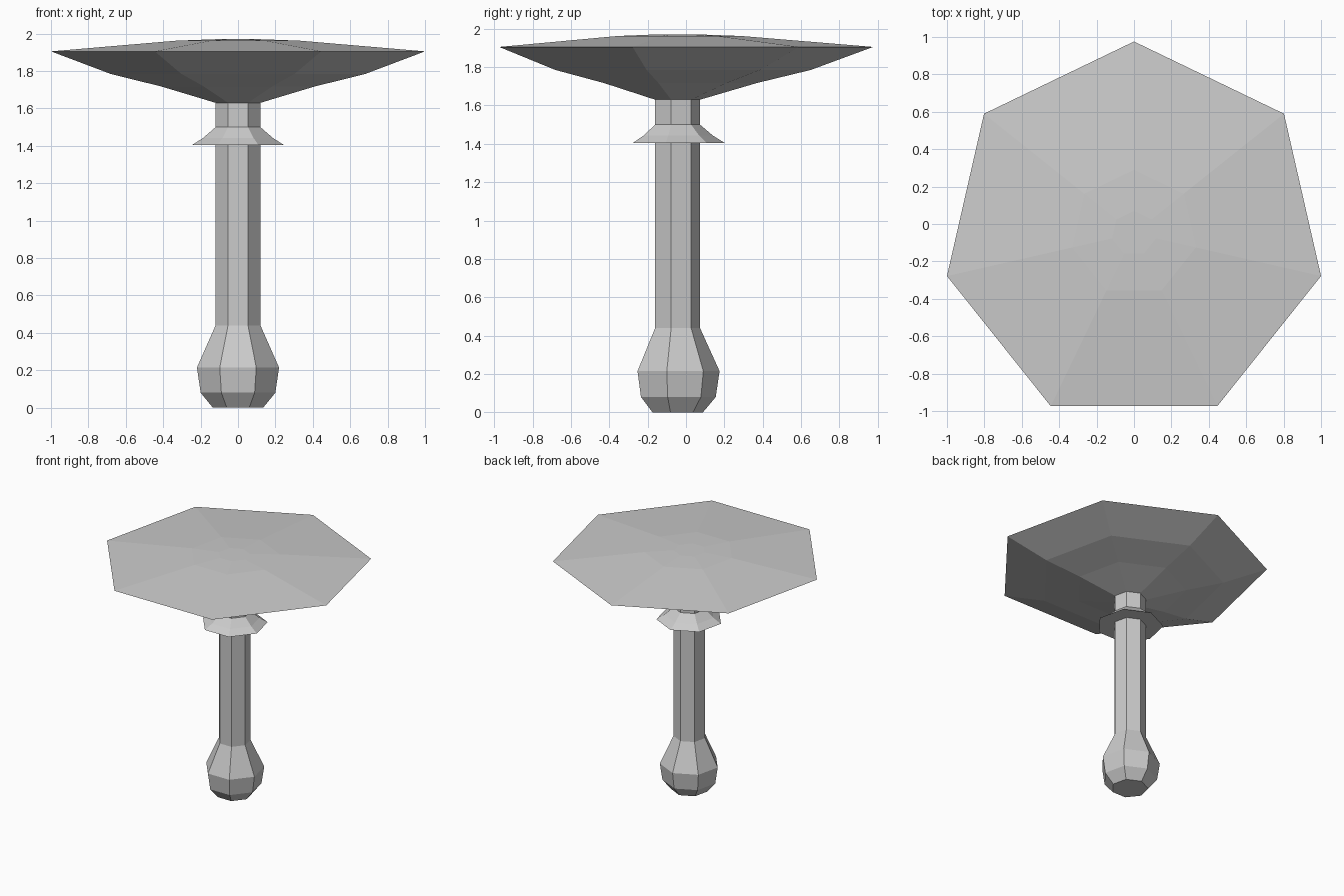
import bpy, bmesh
from math import pi, cos, sin

if "Cube" in bpy.data.objects:
    bpy.data.objects.remove(bpy.data.objects["Cube"])

SIDES = 7
CENTRE_Y = -0.05  # puts the seven-sided outline's bounding box on y = 0


def lathe(name, profile, closed=False):
    """Seven-sided flat-faced turning of (radius, z) points; ends capped or looped."""
    bm = bmesh.new()
    rings = []
    for r, z in profile:
        angles = [pi / 2 + 2 * pi * k / SIDES for k in range(SIDES)]
        rings.append([bm.verts.new((r * cos(a), r * sin(a), z)) for a in angles])
    pairs = list(zip(rings, rings[1:]))
    if closed:
        pairs.append((rings[-1], rings[0]))
    else:
        bm.faces.new(rings[0])
        bm.faces.new(rings[-1])
    for low, high in pairs:
        for k in range(SIDES):
            n = (k + 1) % SIDES
            bm.faces.new((low[k], low[n], high[n], high[k]))
    bmesh.ops.recalc_face_normals(bm, faces=bm.faces)
    mesh = bpy.data.meshes.new(name)
    bm.to_mesh(mesh)
    bm.free()
    obj = bpy.data.objects.new(name, mesh)
    obj.location.y = CENTRE_Y
    bpy.context.collection.objects.link(obj)
    return obj


# Stem with swollen base
lathe("stem", [(0.138, 0), (0.205, 0.08), (0.225, 0.215), (0.123, 0.44), (0.123, 1.63)])

# Flared skirt around the upper stem
lathe("skirt", [(0.12, 1.405), (0.251, 1.405), (0.19, 1.443), (0.123, 1.5)], closed=True)

# Wide shallow cap
lathe("cap", [(0.123, 1.63), (0.42, 1.717), (0.70, 1.785), (1.0257, 1.905),
              (0.34, 1.962), (0.12, 1.97)])
